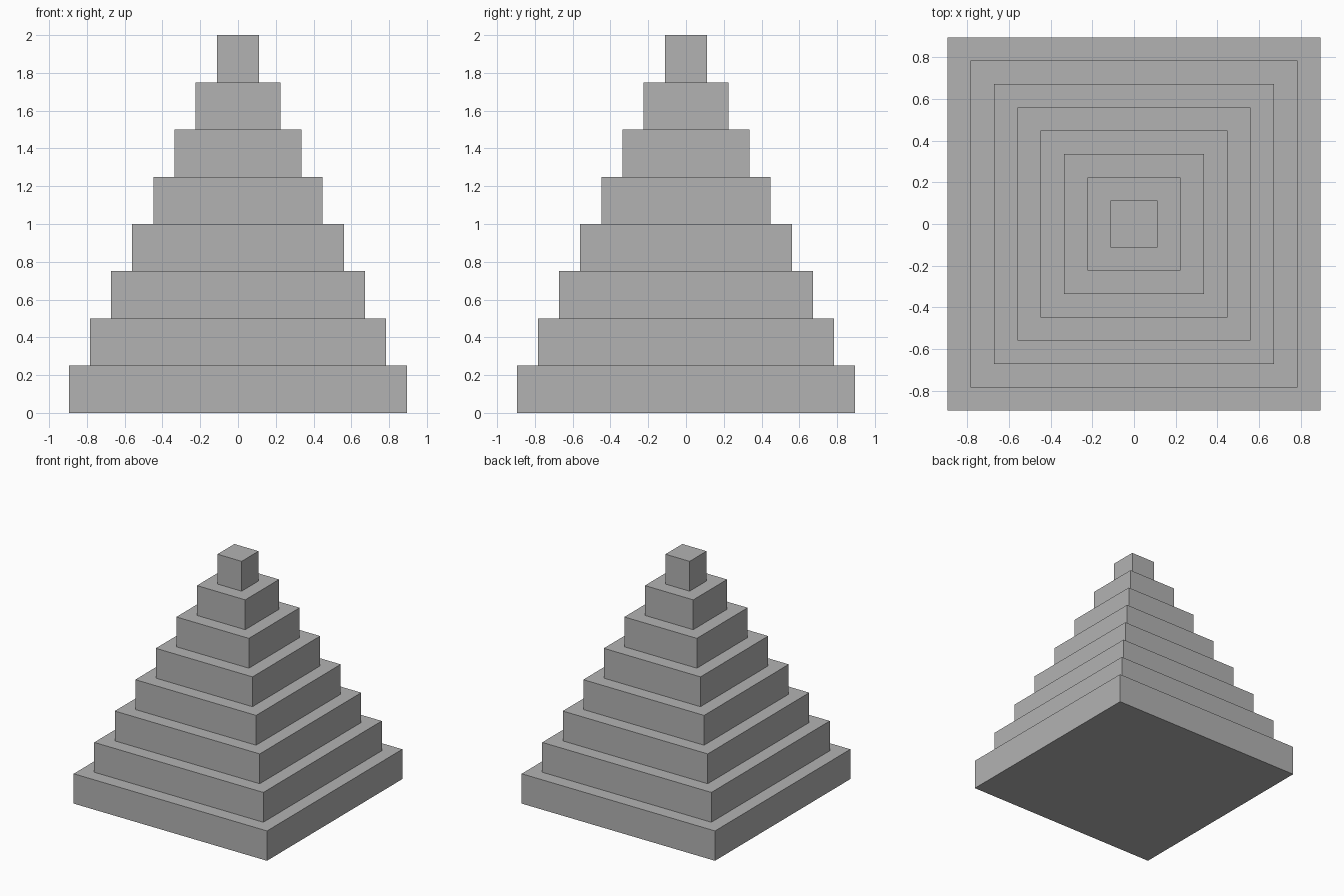
import bpy

# Remove the default object
default = bpy.data.objects.get("Cube")
if default:
    bpy.data.objects.remove(default, do_unlink=True)

TIERS = 8
HEIGHT = 2.0 / TIERS      # height of one tier
STEP = 0.112              # half-width lost with each tier

# Plain grey stone
stone = bpy.data.materials.new("grey_stone")
stone.use_nodes = True
colour = (0.45, 0.45, 0.45, 1.0)
stone.diffuse_color = colour
stone.node_tree.nodes["Principled BSDF"].inputs["Base Color"].default_value = colour


def add_tier(index):
    """One square slab, narrower the higher it sits."""
    width = 2 * STEP * (TIERS - index)
    bpy.ops.mesh.primitive_cube_add(size=1, location=(0, 0, HEIGHT * (index + 0.5)))
    tier = bpy.context.object
    tier.name = f"pyramid_tier_{index + 1}"
    tier.scale = (width, width, HEIGHT)
    bpy.ops.object.transform_apply(location=False, rotation=False, scale=True)
    tier.data.materials.append(stone)


# Stack the tiers from the base to the cap
for i in range(TIERS):
    add_tier(i)
